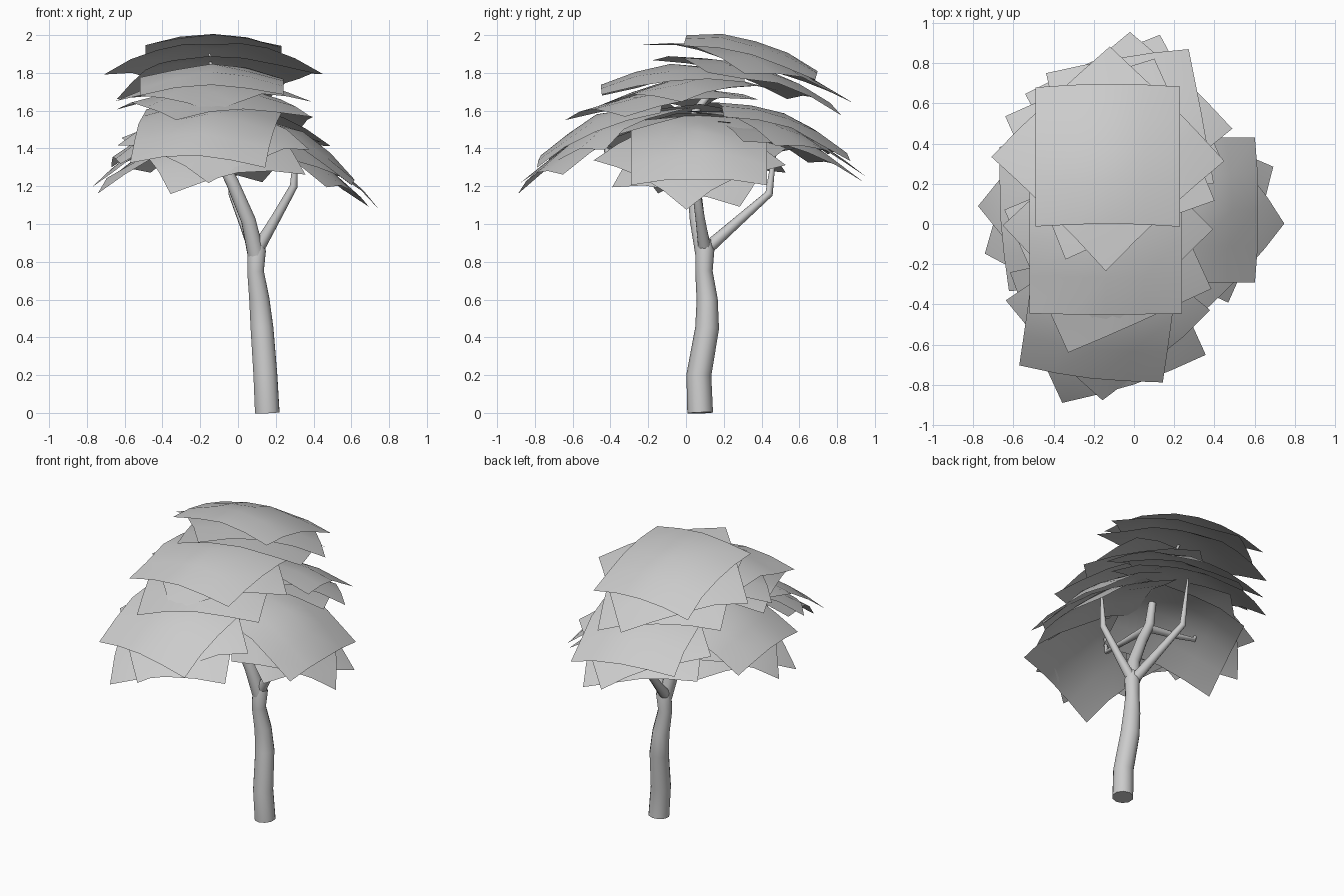
import bpy, bmesh, random
from math import radians, sin, cos
from mathutils import Matrix, Vector

if "Cube" in bpy.data.objects:
    bpy.data.objects.remove(bpy.data.objects["Cube"])

random.seed(4)


def tube(name, pts, smooth=True):
    """Tapered round limb through (x, y, z, radius) points."""
    cu = bpy.data.curves.new(name, 'CURVE')
    cu.dimensions = '3D'
    cu.bevel_depth = 1.0
    cu.bevel_resolution = 3
    cu.use_fill_caps = True
    sp = cu.splines.new('POLY')
    sp.points.add(len(pts) - 1)
    for p, (x, y, z, r) in zip(sp.points, pts):
        p.co = (x, y, z, 1)
        p.radius = r
    sp.use_smooth = smooth
    ob = bpy.data.objects.new(name, cu)
    bpy.context.collection.objects.link(ob)
    bpy.ops.object.select_all(action='DESELECT')
    ob.select_set(True)
    bpy.context.view_layer.objects.active = ob
    bpy.ops.object.convert(target='MESH')
    return bpy.context.object


def leaf_sheet(bm, center, azimuth, tilt, spin, half, droop):
    """Square drooping sheet, leaning towards the azimuth."""
    a = radians(azimuth)
    m = (Matrix.Translation(center)
         @ Matrix.Rotation(radians(tilt), 4, Vector((-sin(a), cos(a), 0)))
         @ Matrix.Rotation(radians(spin), 4, 'Z'))
    verts = bmesh.ops.create_grid(bm, x_segments=4, y_segments=4, size=half)['verts']
    for v in verts:
        r = v.co.xy.length / half
        v.co.z = -droop * r ** 1.5 + random.uniform(-.012, .012)
        v.co = m @ v.co


def cluster(name, azimuth, tilt, sheets, droop=.075):
    bm = bmesh.new()
    for x, y, z, spin, half in sheets:
        leaf_sheet(bm, (x, y, z), azimuth, tilt, spin, half, droop)
    me = bpy.data.meshes.new(name)
    for f in bm.faces:
        f.smooth = True
    bm.to_mesh(me)
    bm.free()
    bpy.context.collection.objects.link(bpy.data.objects.new(name, me))


# Trunk and limbs
tube("trunk", [(.155, .075, 0, .068), (.145, .068, .2, .066), (.127, .112, .45, .063),
               (.113, .112, .6, .056), (.093, .095, .75, .046), (.10, .10, .86, .05),
               (.10, .10, .92, .03)])
tube("right_branch", [(.10, .10, .86, .035), (.2, .075, 1.03, .026),
                      (.295, .05, 1.2, .021), (.31, .05, 1.45, .006)])
tube("back_branch", [(.09, .10, .86, .035), (.03, .27, 1.01, .027),
                     (-.03, .44, 1.16, .021), (-.04, .48, 1.48, .006)])
tube("main_branch", [(.095, .095, .84, .046), (.055, .06, 1.02, .04),
                     (-.03, .04, 1.22, .035), (-.1, .03, 1.36, .032),
                     (-.12, .05, 1.6, .022), (-.15, .3, 1.9, .006)])
tube("front_branch", [(-.09, .03, 1.34, .028), (-.11, -.2, 1.36, .02),
                      (-.13, -.42, 1.38, .016), (-.14, -.46, 1.54, .005)])
tube("left_branch", [(-.09, .03, 1.34, .028), (-.3, .04, 1.36, .02),
                     (-.45, .05, 1.38, .015), (-.48, .05, 1.46, .005)])

# Foliage clusters: stacked sheets (x, y, z, spin, half size)
cluster("top_foliage", 90, 16, [(-.13, .37, 1.975, 0, .36),
                                (-.13, .36, 1.92, 44, .41),
                                (-.12, .36, 1.85, 22, .40)])
cluster("middle_foliage", -90, 6, [(-.14, -.08, 1.84, 0, .38),
                                   (-.13, -.03, 1.78, 44, .37),
                                   (-.13, -.14, 1.72, 24, .39)])
cluster("front_foliage", -90, 24, [(-.17, -.47, 1.57, -7, .36),
                                   (-.13, -.46, 1.53, 42, .36),
                                   (-.13, -.5, 1.48, 20, .38)])
cluster("right_foliage", 0, 28, [(.34, .07, 1.48, 0, .36),
                                 (.36, .02, 1.43, 43, .36),
                                 (.34, .07, 1.41, 70, .36)])
cluster("back_foliage", 90, 20, [(-.02, .52, 1.59, 10, .36),
                                 (-.02, .52, 1.54, 45, .36),
                                 (-.05, .52, 1.5, 25, .37)])
cluster("left_foliage", 180, 22, [(-.36, .05, 1.56, 4, .36),
                                  (-.34, .08, 1.51, 44, .37),
                                  (-.34, .04, 1.47, 66, .37)])
